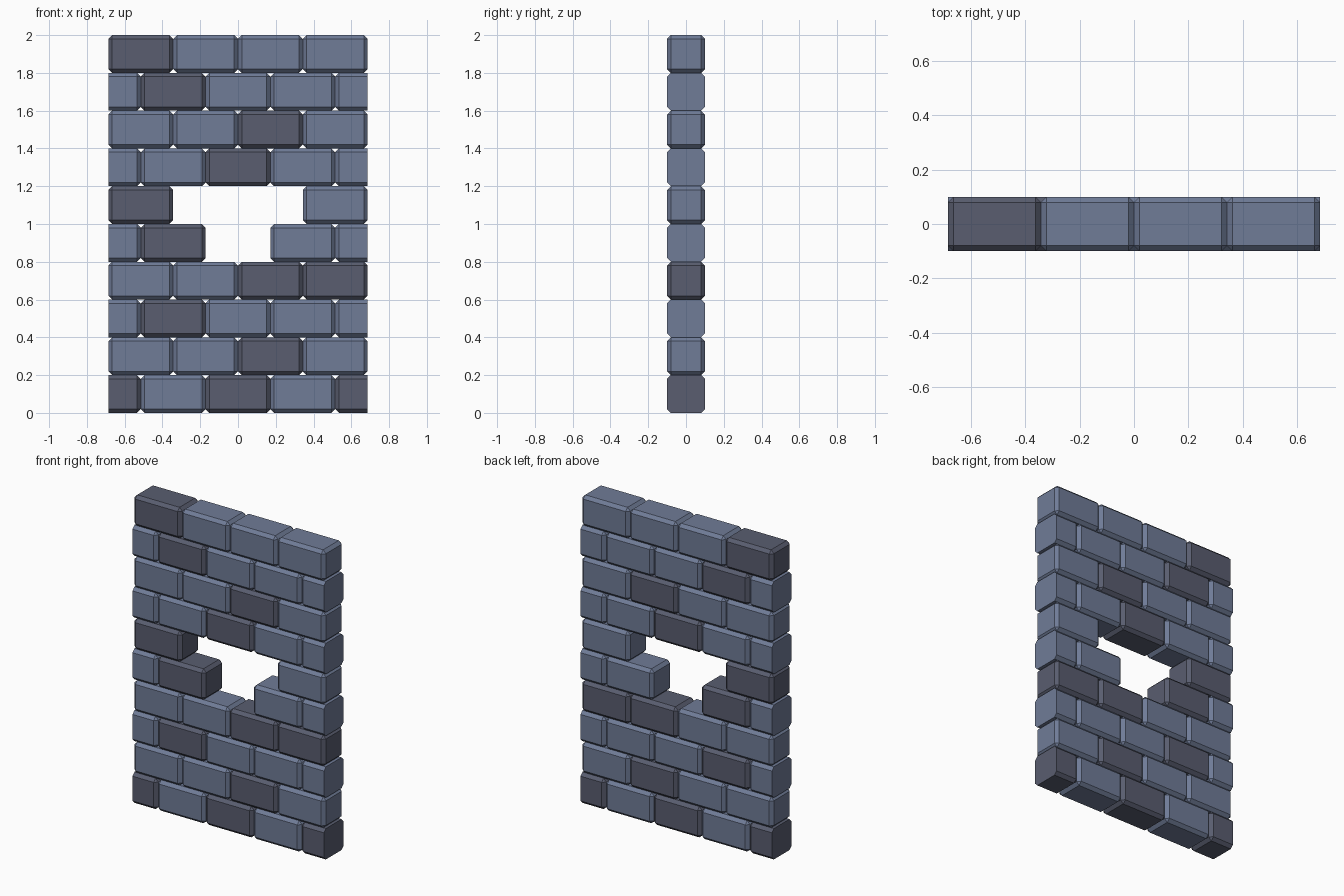
import bpy, bmesh

if "Cube" in bpy.data.objects:
    bpy.data.objects.remove(bpy.data.objects["Cube"])

BRICK_W, BRICK_H, BRICK_D = 0.343, 0.2, 0.2
HALF_W = 2 * BRICK_W
CHAMFER = 0.02


def material(name, rgb):
    m = bpy.data.materials.new(name)
    m.diffuse_color = (*rgb, 1)
    m.use_nodes = True
    m.node_tree.nodes["Principled BSDF"].inputs["Base Color"].default_value = m.diffuse_color
    return m


light = material("light_stone", (0.16, 0.20, 0.31))
dark = material("dark_stone", (0.10, 0.11, 0.16))


def brick(name, x, z, mat):
    """Chamfered brick; one that crosses the wall's end is cut off flat."""
    bm = bmesh.new()
    bmesh.ops.create_cube(bm, size=1)
    bmesh.ops.scale(bm, vec=(BRICK_W, BRICK_D, BRICK_H), verts=bm.verts)
    bmesh.ops.bevel(bm, geom=bm.edges[:], offset=CHAMFER, offset_type='OFFSET',
                    segments=1, affect='EDGES', profile=0.5)
    bmesh.ops.translate(bm, vec=(x, 0, z), verts=bm.verts)
    if abs(x) + BRICK_W / 2 > HALF_W + 0.01:
        side = 1 if x > 0 else -1
        bmesh.ops.bisect_plane(bm, geom=bm.verts[:] + bm.edges[:] + bm.faces[:],
                               plane_co=(side * HALF_W, 0, 0),
                               plane_no=(side, 0, 0), clear_outer=True)
        bmesh.ops.holes_fill(bm, edges=[e for e in bm.edges if e.is_boundary], sides=0)
    bmesh.ops.recalc_face_normals(bm, faces=bm.faces)
    me = bpy.data.meshes.new(name)
    bm.to_mesh(me)
    bm.free()
    me.materials.append(mat)
    ob = bpy.data.objects.new(name, me)
    bpy.context.collection.objects.link(ob)


# Dark bricks per course, bottom to top, and the bricks left out for the hole
dark_bricks = [(0, 2, 4), (2,), (1,), (2, 3), (1,), (0,), (2,), (2,), (1,), (0,)]
missing = {(4, 2), (5, 1), (5, 2)}

# Courses in running bond: odd ones have four bricks, even ones three plus two halves
for row in range(10):
    count = 4 if row % 2 else 5
    for i in range(count):
        if (row, i) in missing:
            continue
        x = (i - (count - 1) / 2) * BRICK_W
        mat = dark if i in dark_bricks[row] else light
        brick(f"brick_{row}_{i}", x, (row + 0.5) * BRICK_H, mat)
